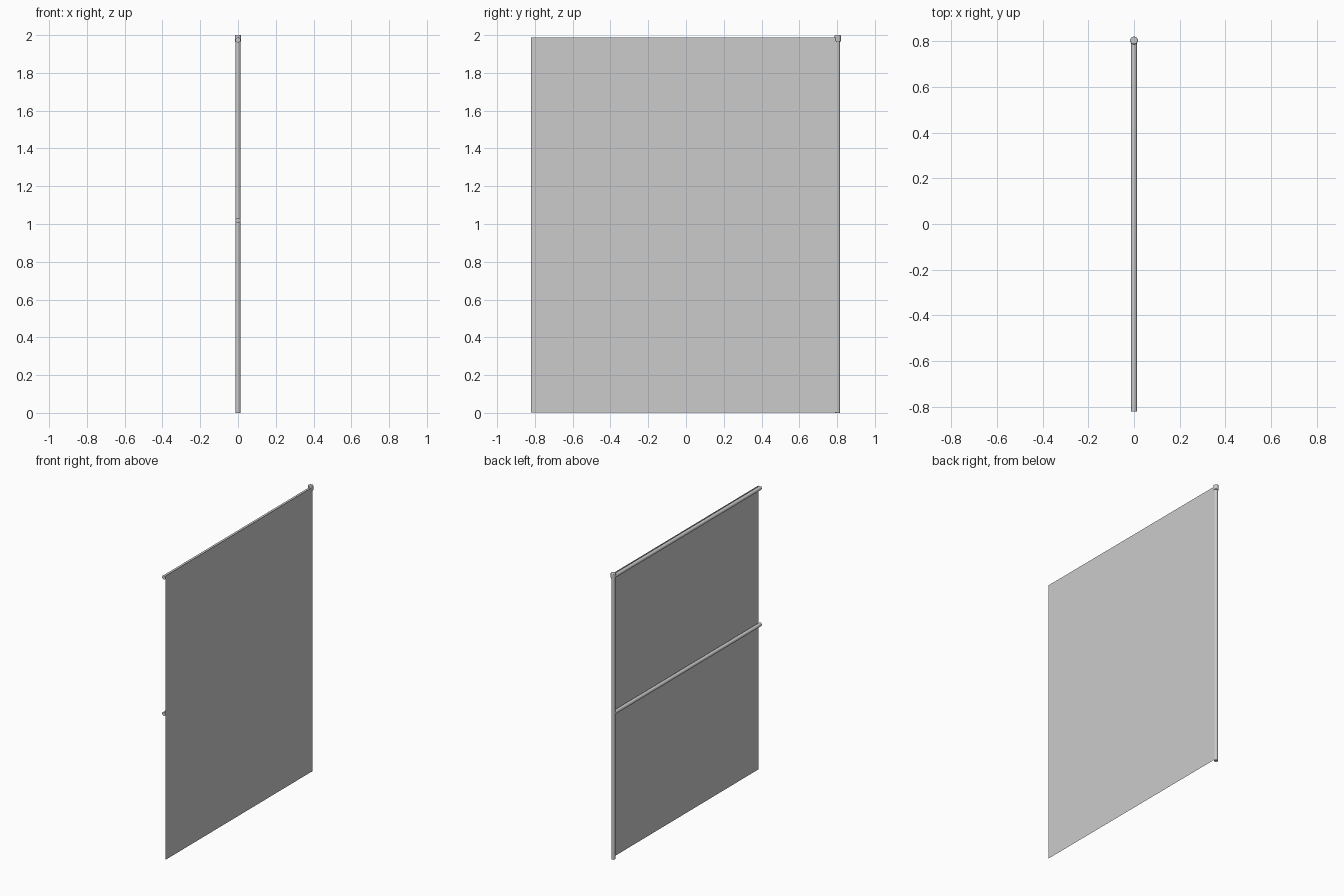
import bpy
import bmesh
from mathutils import Matrix, Vector

if "Cube" in bpy.data.objects:
    bpy.data.objects.remove(bpy.data.objects["Cube"])

R = 0.013          # tube radius
POST_Y = 0.803     # post centre
END_Y = -0.82      # free edge of the panel


def tube(name, a, b, radius, bevel=0.0):
    """Closed cylinder from a to b, optionally with chamfered rims."""
    a, b = Vector(a), Vector(b)
    axis = b - a
    bm = bmesh.new()
    bmesh.ops.create_cone(bm, cap_ends=True, segments=24, radius1=radius,
                          radius2=radius, depth=axis.length)
    rot = Vector((0, 0, 1)).rotation_difference(axis).to_matrix().to_4x4()
    bm.transform(Matrix.Translation((a + b) / 2) @ rot)
    mesh = bpy.data.meshes.new(name)
    bm.to_mesh(mesh)
    bm.free()
    obj = bpy.data.objects.new(name, mesh)
    bpy.context.collection.objects.link(obj)
    if bevel:
        mod = obj.modifiers.new("rim", 'BEVEL')
        mod.width = bevel
        mod.segments = 2
        mod.limit_method = 'ANGLE'
    bpy.ops.object.select_all(action='DESELECT')
    obj.select_set(True)
    bpy.context.view_layer.objects.active = obj
    bpy.ops.object.shade_smooth_by_angle()
    return obj


# Upright post and its cap
tube("post", (0, POST_Y, 0), (0, POST_Y, 1.98), R)
tube("post_cap", (0, POST_Y, 1.965), (0, POST_Y, 2.0), 0.017, bevel=0.004)

# Horizontal rails
for name, z in (("top_rail", 1.974), ("middle_rail", 1.02)):
    tube(name, (0, POST_Y, z), (0, END_Y, z), R)

# Flat panel sheet lying against the +x side of the tubes
bm = bmesh.new()
corners = [(R, END_Y, 0.003), (R, POST_Y, 0.003),
           (R, POST_Y, 1.988), (R, END_Y, 1.988)]
bm.faces.new([bm.verts.new(c) for c in corners])
mesh = bpy.data.meshes.new("panel_sheet")
bm.to_mesh(mesh)
bm.free()
bpy.context.collection.objects.link(bpy.data.objects.new("panel_sheet", mesh))
